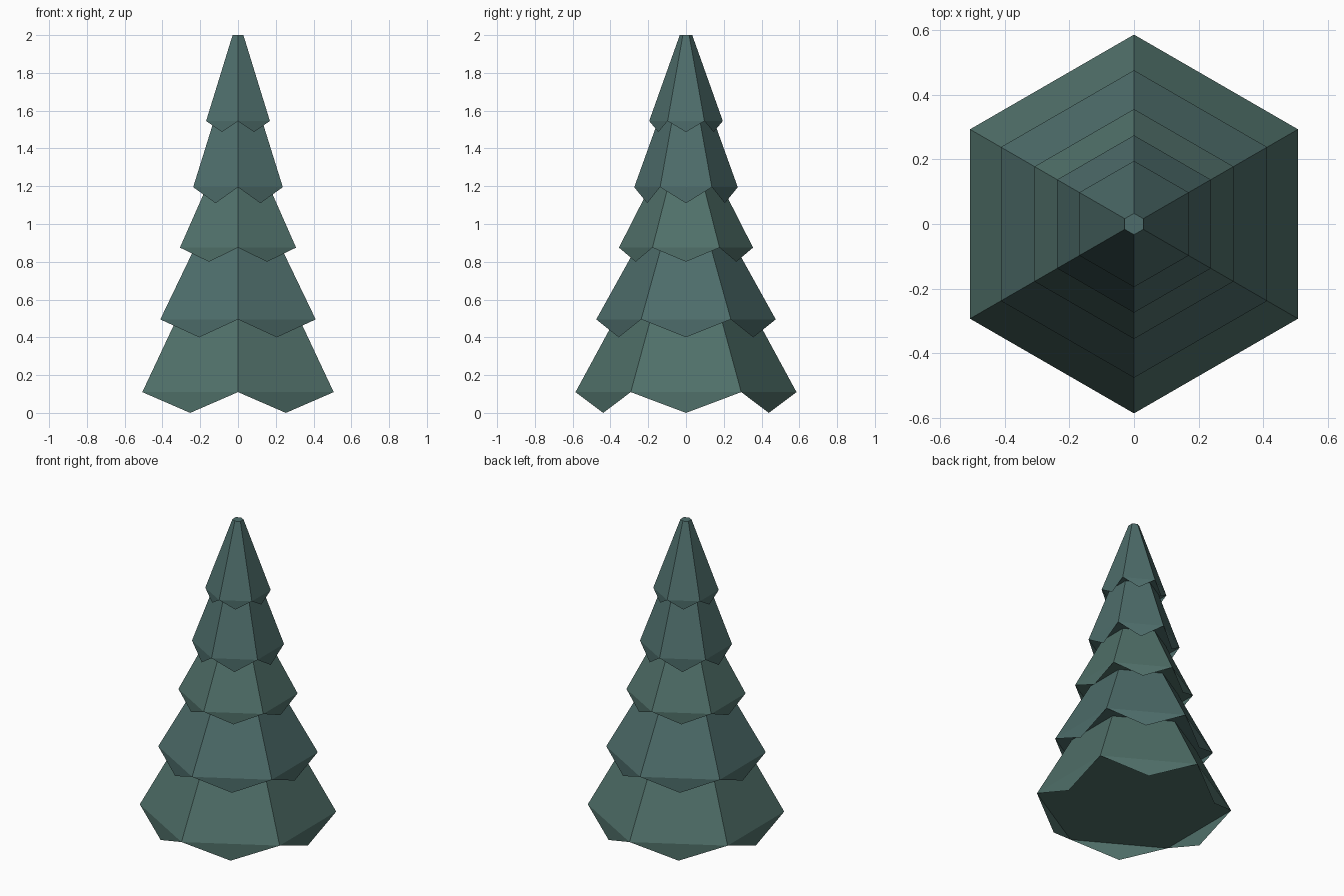
import bpy
import bmesh
from math import sin, cos, tau
from mathutils import Vector

cube = bpy.data.objects.get("Cube")
if cube:
    bpy.data.objects.remove(cube, do_unlink=True)


def make_material(name, colour):
    mat = bpy.data.materials.new(name)
    mat.use_nodes = True
    mat.diffuse_color = colour
    mat.node_tree.nodes["Principled BSDF"].inputs["Base Color"].default_value = colour
    return mat


def hexagon(bm, radius, z):
    # Ring of six corners, one pointing along +y
    angles = [tau * (i / 6 + 0.25) for i in range(6)]
    return [bm.verts.new((radius * cos(a), radius * sin(a), z)) for a in angles]


def make_tier(name, low_r, low_z, top_r, top_z, tip_z, mat, closed_top=False):
    bm = bmesh.new()
    low = hexagon(bm, low_r, low_z)
    top = hexagon(bm, top_r, top_z)
    for i in range(6):
        j = (i + 1) % 6
        # Sloping bough
        bm.faces.new((low[i], low[j], top[j], top[i]))
        # Pointed flap hanging from the bough edge
        mid = (low[i].co + low[j].co) / 2
        tip = bm.verts.new(Vector((mid.x, mid.y, tip_z)))
        bm.faces.new((low[i], tip, low[j]))
    # Flat underside
    bm.faces.new(low[::-1])
    if closed_top:
        bm.faces.new(top)
    mesh = bpy.data.meshes.new(name)
    bm.to_mesh(mesh)
    bm.free()
    mesh.materials.append(mat)
    obj = bpy.data.objects.new(name, mesh)
    bpy.context.collection.objects.link(obj)


pine = make_material("pine green", (0.080, 0.162, 0.142, 1))
blue_pine = make_material("blue pine green", (0.075, 0.152, 0.145, 1))

# Tiers from the ground up: edge radius, edge height, top radius, top height, flap tip
make_tier("bottom_tier", 0.585, 0.11, 0.376, 0.495, 0.0, pine)
make_tier("second_tier", 0.475, 0.495, 0.264, 0.875, 0.40, blue_pine)
make_tier("third_tier", 0.355, 0.875, 0.192, 1.195, 0.80, pine)
make_tier("fourth_tier", 0.274, 1.195, 0.148, 1.545, 1.11, blue_pine)
make_tier("top_tier", 0.195, 1.545, 0.033, 2.0, 1.487, blue_pine, closed_top=True)
